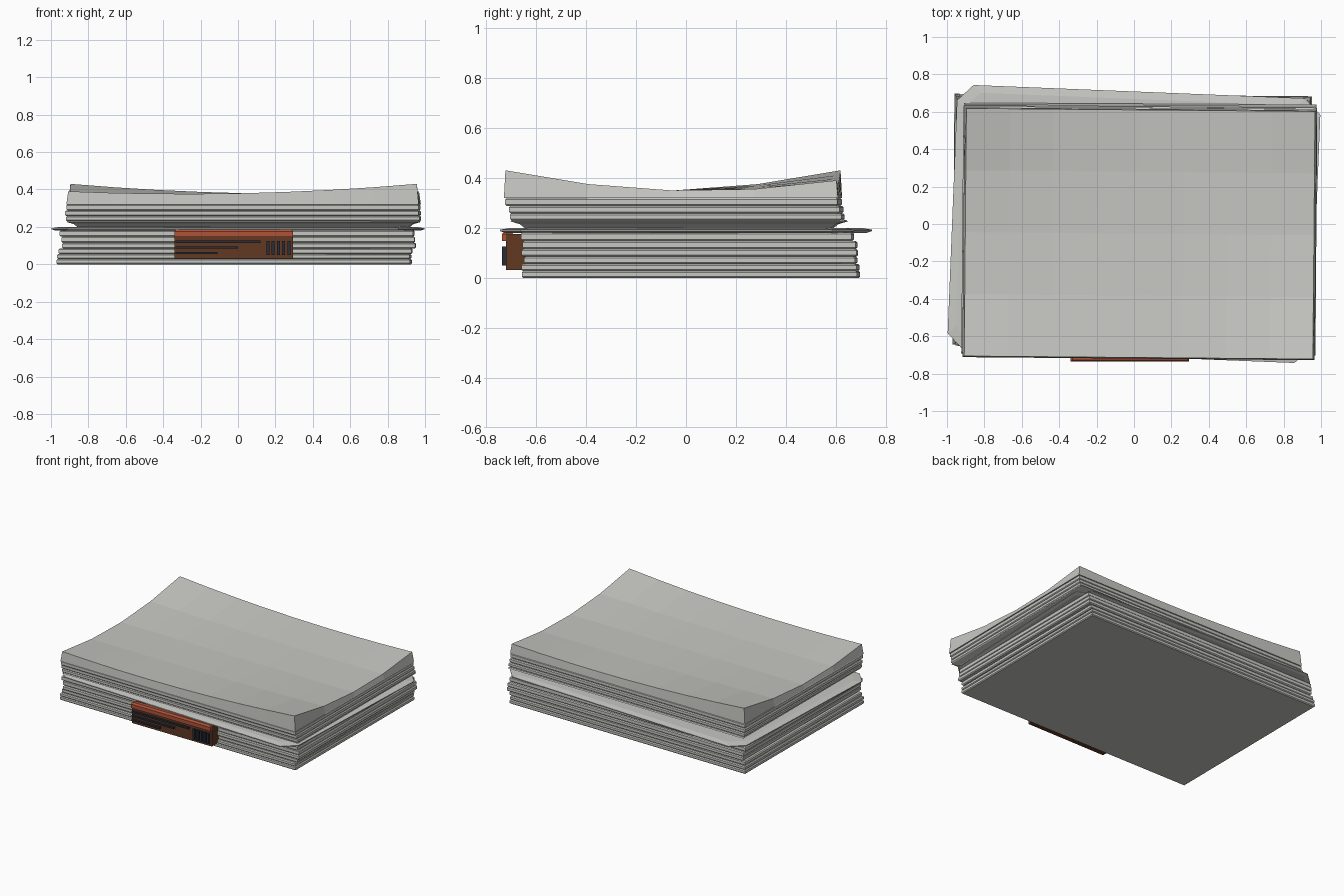
import bpy, bmesh, math
from mathutils import Matrix, Vector

cube = bpy.data.objects.get("Cube")
if cube:
    bpy.data.objects.remove(cube, do_unlink=True)


def material(name, rgb):
    m = bpy.data.materials.new(name)
    m.use_nodes = True
    m.diffuse_color = (*rgb, 1)
    m.node_tree.nodes["Principled BSDF"].inputs["Base Color"].default_value = (*rgb, 1)
    return m


paper = material("paper grey", (0.57, 0.57, 0.54))
red = material("clip red", (0.42, 0.085, 0.04))
brown = material("clip brown", (0.12, 0.04, 0.016))
ink = material("dark slate", (0.022, 0.027, 0.038))


def finish(name, bm, mat):
    bmesh.ops.recalc_face_normals(bm, faces=bm.faces)
    me = bpy.data.meshes.new(name)
    bm.to_mesh(me)
    bm.free()
    me.materials.append(mat)
    ob = bpy.data.objects.new(name, me)
    bpy.context.collection.objects.link(ob)
    return ob


def loft(name, rings, mat):
    """Close a stack of equal-length point rings into a solid."""
    bm = bmesh.new()
    loops = [[bm.verts.new(p) for p in ring] for ring in rings]
    n = len(loops[0])
    for a, b in zip(loops, loops[1:]):
        for i in range(n):
            j = (i + 1) % n
            bm.faces.new((a[i], a[j], b[j], b[i]))
    bm.faces.new(loops[0])
    bm.faces.new(loops[-1])
    return finish(name, bm, mat)


def rect(x0, x1, y0, y1, z, inset, angle, cut=0.0):
    """Rotated rectangle, with optionally cut corners."""
    c = Vector(((x0 + x1) / 2, (y0 + y1) / 2, z))
    hx, hy = (x1 - x0) / 2 - inset, (y1 - y0) / 2 - inset
    pts = []
    for sx, sy in ((-1, -1), (1, -1), (1, 1), (-1, 1)):
        if cut:
            ends = [(sx * hx, sy * (hy - cut)), (sx * (hx - cut), sy * hy)]
            pts += ends if sx * sy > 0 else ends[::-1]
        else:
            pts.append((sx * hx, sy * hy))
    rot = Matrix.Rotation(math.radians(angle), 3, "Z")
    return [c + rot @ Vector((x, y, 0)) for x, y in pts]


def slab(name, z0, z1, x0, x1, y0, y1, angle):
    """Bundle of sheets with softened edges."""
    e = min(0.006, (z1 - z0) / 4)
    levels = ((z0, e), (z0 + e, 0), (z1 - e, 0), (z1, e))
    loft(name, [rect(x0, x1, y0, y1, z, i, angle) for z, i in levels], paper)


def box(name, x0, x1, y0, y1, z0, z1, mat):
    loft(name, [rect(x0, x1, y0, y1, z, 0, 0) for z in (z0, z1)], mat)


# Lower and upper bundles: bottom, top, left, right, front, back, twist
bundles = [
    (0, .028, -.965, .925, -.65, .69, -.4),
    (.028, .055, -.962, .922, -.652, .688, -.4),
    (.055, .085, -.955, .93, -.642, .68, -.3),
    (.085, .115, -.938, .95, -.655, .685, -.2),
    (.115, .148, -.942, .945, -.65, .682, -.2),
    (.148, .182, -.95, .94, -.655, .667, -.3),
    (.23, .258, -.915, .975, -.697, .628, -.4),
    (.258, .288, -.918, .972, -.7, .622, -.5),
    (.288, .32, -.912, .97, -.715, .615, -.5),
]
for i, b in enumerate(bundles):
    slab(f"paper_bundle_{i + 1}", *b)

# Skewed sheets with cut corners
loft("skewed_sheets", [rect(-.972, .972, -.708, .708, z, i, -2.3, .085)
                       for z, i in ((.18, .02), (.187, 0), (.193, 0), (.2, .04))], paper)

# Flared bundle above the skewed sheets
loft("flared_bundle", [rect(-.905, .965, -.69, .635, z, i, -.3)
                       for z, i in ((.195, .055), (.215, .03), (.226, -.008), (.232, 0))], paper)

# Curled top bundle: grid with raised corners and a skirt
NX, NY = 8, 4
bm = bmesh.new()
rot = Matrix.Rotation(math.radians(-.5), 3, "Z")
grid = {}
for i in range(NX + 1):
    for j in range(NY + 1):
        u, v = 2 * i / NX - 1, 2 * j / NY - 1
        z = .35 + .03 * v * v * (1 + u * u) - .02 * u * v
        top = Vector((.03, -.052, z)) + rot @ Vector((.932 * u, .662 * v, 0))
        low = Vector((.03, -.052, .32)) + rot @ Vector((.942 * u, .668 * v, 0))
        grid[i, j] = bm.verts.new(top), bm.verts.new(low)
for i in range(NX):
    for j in range(NY):
        ring = ((i, j), (i + 1, j), (i + 1, j + 1), (i, j + 1))
        for layer in (0, 1):
            bm.faces.new([grid[k][layer] for k in ring])
border = [(i, 0) for i in range(NX)] + [(NX, j) for j in range(NY)]
border += [(NX - i, NY) for i in range(NX)] + [(0, NY - j) for j in range(NY)]
for a, b in zip(border, border[1:] + border[:1]):
    bm.faces.new((grid[a][0], grid[b][0], grid[b][1], grid[a][1]))
finish("curled_top_bundle", bm, paper)

# Label block on the front, with a red bar along its top
box("label_block", -.34, .295, -.72, -.64, .032, .175, brown)
loft("label_red_bar", [rect(-.34, .295, -.736, -.69, z, i, 0)
                       for z, i in ((.147, 0), (.175, 0), (.187, .01))], red)

# Raised dark lines and bars
for n, (right, z) in enumerate(((.12, .12), (0, .09), (-.11, .06))):
    box(f"label_line_{n + 1}", -.335, right, -.735, -.715, z - .006, z + .006, ink)
for n in range(5):
    x = .16 + .028 * n
    box(f"label_bar_{n + 1}", x - .008, x + .008, -.735, -.715, .05, .125, ink)
